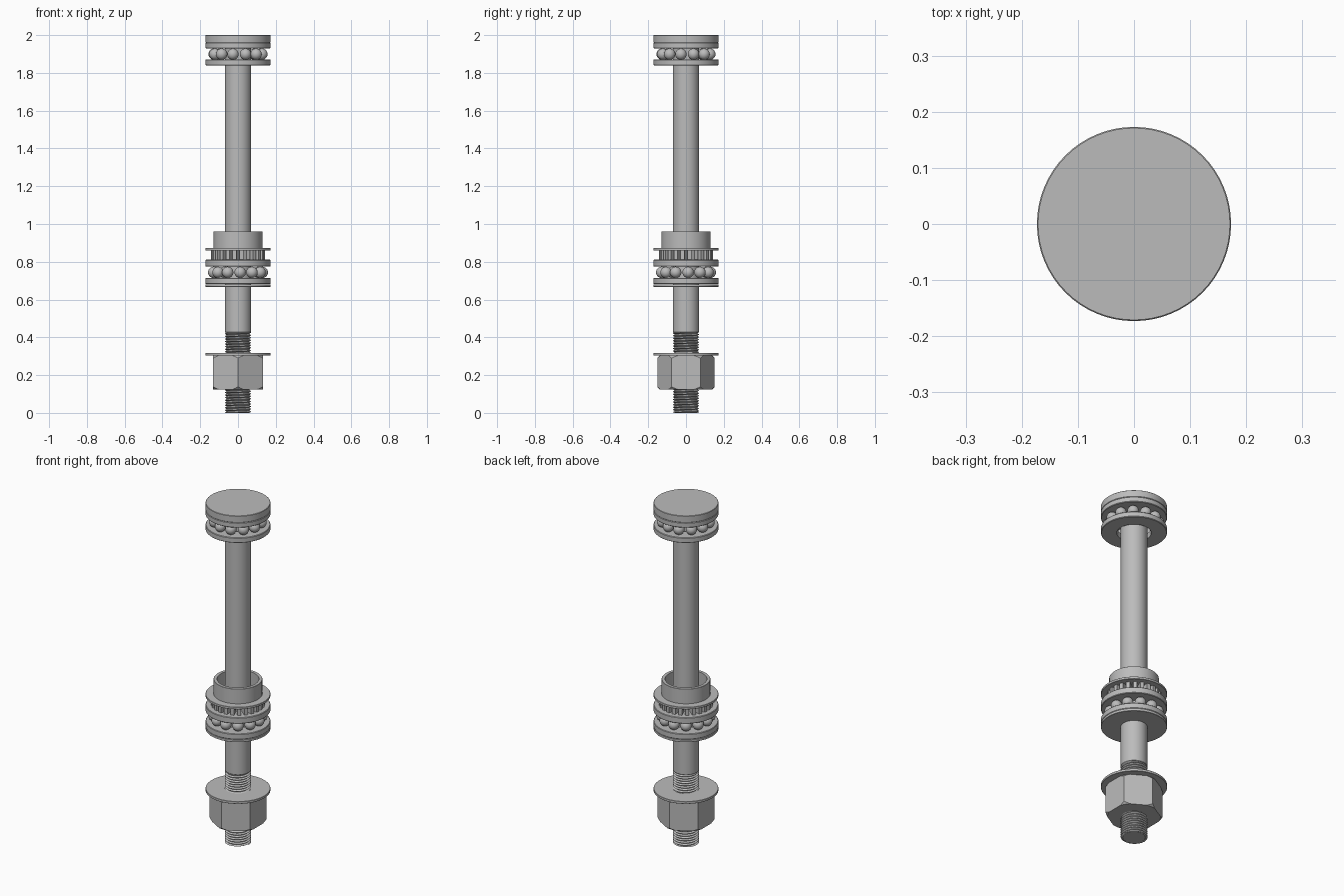
import bpy, bmesh, math
from math import pi, sin, cos

cube = bpy.data.objects.get("Cube")
if cube:
    bpy.data.objects.remove(cube)

steel = bpy.data.materials.new("grey_steel")
steel.use_nodes = True
steel.diffuse_color = (0.5, 0.5, 0.5, 1)
steel.node_tree.nodes["Principled BSDF"].inputs["Base Color"].default_value = (0.5, 0.5, 0.5, 1)


def finish(name, bm, smooth=True):
    bmesh.ops.recalc_face_normals(bm, faces=bm.faces)
    mesh = bpy.data.meshes.new(name)
    bm.to_mesh(mesh)
    bm.free()
    obj = bpy.data.objects.new(name, mesh)
    bpy.context.collection.objects.link(obj)
    mesh.materials.append(steel)
    if smooth:
        bpy.ops.object.select_all(action='DESELECT')
        obj.select_set(True)
        bpy.context.view_layer.objects.active = obj
        bpy.ops.object.shade_smooth_by_angle(angle=math.radians(35))
    return obj


def lathe(name, profile, closed=True, steps=64):
    """Spin (radius, z) points around the z axis."""
    bm = bmesh.new()
    verts = [bm.verts.new((r, 0, z)) for r, z in profile]
    edges = [bm.edges.new(p) for p in zip(verts, verts[1:])]
    if closed:
        edges.append(bm.edges.new((verts[-1], verts[0])))
    bmesh.ops.spin(bm, geom=verts + edges, axis=(0, 0, 1), cent=(0, 0, 0),
                   angle=2 * pi, steps=steps)
    bmesh.ops.remove_doubles(bm, verts=bm.verts, dist=1e-5)
    return finish(name, bm)


def ring(name, inner, outer, low, high, edge=0.003):
    """Washer or race with small chamfers on the rim."""
    return lathe(name, [(inner, low), (outer - edge, low), (outer, low + edge),
                        (outer, high - edge), (outer - edge, high), (inner, high)])


def disc(name, outer, low, high, edge=0.002):
    return lathe(name, [(0, low), (outer - edge, low), (outer, low + edge),
                        (outer, high - edge), (outer - edge, high), (0, high)], False)


def balls(name, z, offset, count=12, orbit=0.129, radius=0.03):
    bm = bmesh.new()
    for i in range(count):
        a = -pi / 2 + math.radians(offset) + 2 * pi * i / count
        new = bmesh.ops.create_uvsphere(bm, u_segments=24, v_segments=14, radius=radius)
        bmesh.ops.translate(bm, verts=new["verts"], vec=(orbit * cos(a), orbit * sin(a), z))
    return finish(name, bm)


def thread(name, low, high, root=0.06, crest=0.07, pitch=0.0135, segs=32):
    """Helical V thread, trimmed flat at both ends."""
    bm = bmesh.new()
    rows = 2 * int((high - low) / pitch + 3)
    grid = []
    for i in range(rows):
        r = crest if i % 2 else root
        grid.append([bm.verts.new((r * cos(2 * pi * s / segs), r * sin(2 * pi * s / segs),
                     min(high, max(low, low + pitch * (i / 2 - 1 + s / segs)))))
                     for s in range(segs + 1)])
    for a, b in zip(grid, grid[1:]):
        for s in range(segs):
            bm.faces.new((a[s], a[s + 1], b[s + 1], b[s]))
    bmesh.ops.remove_doubles(bm, verts=bm.verts, dist=1e-5)
    return finish(name, bm)


# Bolt: head, plain shank, threaded end
R = 0.173
disc("bolt_head", R, 1.96, 2.0)
ring("upper_top_race", 0.07, R, 1.93, 1.96)
disc("bolt_shank", 0.07, 0.425, 1.965)
disc("thread_core", 0.061, 0.0, 0.43)
thread("bolt_thread", 0.0, 0.43)

# Upper ball bearing
balls("upper_bearing_balls", 1.899, -12)
ring("upper_bottom_race", 0.09, R, 1.84, 1.871)

# Sleeve on its washer
ring("sleeve", 0.112, 0.13, 0.87, 0.96, 0.001)
ring("sleeve_washer", 0.085, R, 0.86, 0.873, 0.001)

# Radial rollers between the washer and the lower bearing
bm = bmesh.new()
ROLLERS = 24
for i in range(ROLLERS):
    new = bmesh.ops.create_cube(bm, size=1)["verts"]
    bmesh.ops.scale(bm, verts=new, vec=(0.055, 0.02, 0.052))
    bmesh.ops.translate(bm, verts=new, vec=(0.116, 0, 0.835))
    a = 2 * pi * (i + 0.5) / ROLLERS
    for v in new:
        x, y, z = v.co
        v.co = (x * cos(a) - y * sin(a), x * sin(a) + y * cos(a), z)
finish("flat_rollers", bm, False)

# Lower ball bearing
ring("lower_top_race", 0.09, R, 0.775, 0.811)
balls("lower_bearing_balls", 0.744, 5)
ring("lower_bottom_race", 0.09, R, 0.682, 0.715)
ring("lower_washer", 0.07, R, 0.667, 0.681, 0.001)

# Nut: hexagon trimmed by a rounded-corner cutter, with a washer above
ring("nut_washer", 0.07, R, 0.303, 0.317, 0.001)
bm = bmesh.new()
new = bmesh.ops.create_cone(bm, cap_ends=True, segments=6, radius1=0.152,
                            radius2=0.152, depth=0.178)["verts"]
bmesh.ops.translate(bm, verts=new, vec=(0, 0, 0.214))
nut = finish("hex_nut", bm, False)
cutter = disc("nut_chamfer_cutter", 0.16, 0.124, 0.304, 0.022)
cutter.hide_render = True
cutter.hide_viewport = True
cut = nut.modifiers.new("corner_chamfer", 'BOOLEAN')
cut.operation = 'INTERSECT'
cut.object = cutter
cut.solver = 'EXACT'
